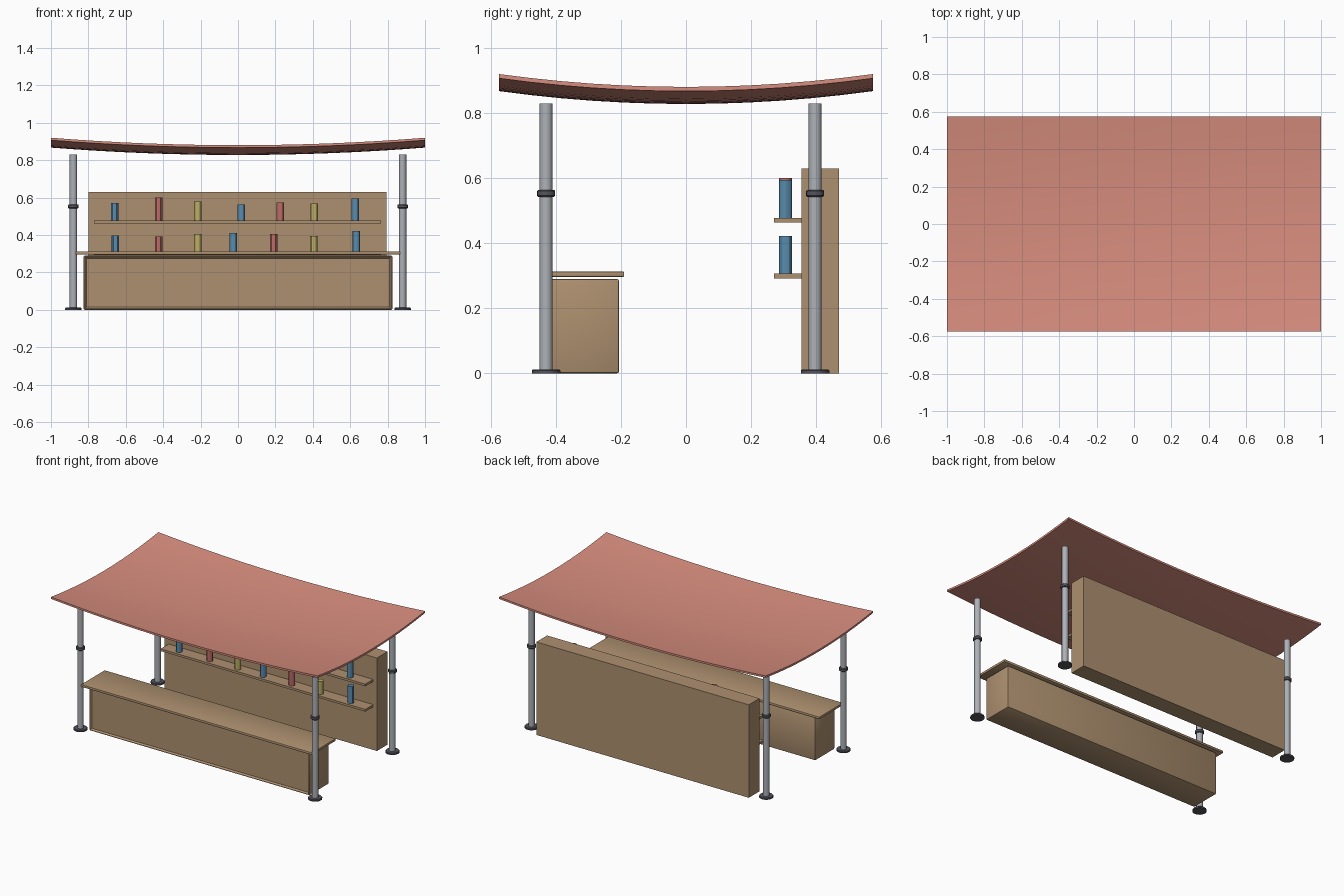
import bpy, bmesh

if "Cube" in bpy.data.objects:
    bpy.data.objects.remove(bpy.data.objects["Cube"])


def material(name, rgb):
    m = bpy.data.materials.new(name)
    m.diffuse_color = (*rgb, 1)
    m.use_nodes = True
    m.node_tree.nodes["Principled BSDF"].inputs["Base Color"].default_value = m.diffuse_color
    return m


WOOD = material("wood", (0.42, 0.28, 0.16))
CLOTH = material("canopy_red", (0.69, 0.27, 0.21))
STEEL = material("steel", (0.42, 0.44, 0.47))
DARK = material("dark_metal", (0.09, 0.09, 0.11))
CANS = [material("can_blue", (0.10, 0.26, 0.42)),
        material("can_red", (0.50, 0.15, 0.13)),
        material("can_yellow", (0.50, 0.42, 0.13))]


def finish(bm, name, mat, smooth=False):
    bmesh.ops.recalc_face_normals(bm, faces=bm.faces)
    me = bpy.data.meshes.new(name)
    bm.to_mesh(me)
    bm.free()
    ob = bpy.data.objects.new(name, me)
    bpy.context.collection.objects.link(ob)
    me.materials.append(mat)
    if smooth:
        bpy.ops.object.select_all(action='DESELECT')
        ob.select_set(True)
        bpy.context.view_layer.objects.active = ob
        bpy.ops.object.shade_smooth_by_angle()
    return ob


def box(name, x, y, z, mat, bevel=0, recess=None):
    """Box from (min, max) ranges, optionally with a recessed front panel."""
    bm = bmesh.new()
    bmesh.ops.create_cube(bm, size=1)
    for v in bm.verts:
        v.co = [r[0] if c < 0 else r[1] for c, r in zip(v.co, (x, y, z))]
    bm.normal_update()
    if bevel:
        bmesh.ops.bevel(bm, geom=bm.edges[:], offset=bevel, segments=2,
                        profile=0.5, affect='EDGES')
        bm.normal_update()
    if recess:
        front = max((f for f in bm.faces if f.normal.y < -0.9),
                    key=lambda f: f.calc_area())
        bmesh.ops.inset_region(bm, faces=[front], thickness=recess[0],
                               depth=-recess[1])
    return finish(bm, name, mat, smooth=bool(bevel))


def lathe(name, x, y, profile, mat, sides=16):
    """Closed turned solid from (radius, height) points."""
    bm = bmesh.new()
    rings = []
    for r, z in profile:
        ring = bmesh.ops.create_circle(bm, segments=sides, radius=r)["verts"]
        for v in ring:
            v.co.x, v.co.y, v.co.z = v.co.x + x, v.co.y + y, z
        rings.append(ring)
    for a, b in zip(rings, rings[1:]):
        for i in range(sides):
            j = (i + 1) % sides
            bm.faces.new((a[i], a[j], b[j], b[i]))
    bm.faces.new(rings[0])
    bm.faces.new(rings[-1])
    return finish(bm, name, mat, smooth=True)


# Sagging canopy: grid curved both ways, given thickness
bm = bmesh.new()
bmesh.ops.create_grid(bm, x_segments=16, y_segments=12, size=1)
for v in bm.verts:
    v.co.z = 0.828 + 0.0395 * (v.co.x ** 2 + v.co.y ** 2)
    v.co.y *= 0.575
ext = bmesh.ops.extrude_face_region(bm, geom=bm.faces[:])
for v in ext["geom"]:
    if isinstance(v, bmesh.types.BMVert):
        v.co.z += 0.013
finish(bm, "canopy", CLOTH, smooth=True)

# Four posts with collars and feet
for side, x in (("left", -0.88), ("right", 0.88)):
    for end, y in (("front", -0.43), ("back", 0.397)):
        tag = f"{end}_{side}"
        lathe(f"{tag}_post", x, y, [(0.02, 0.005), (0.02, 0.83)], STEEL)
        lathe(f"{tag}_collar", x, y, [(0.024, 0.542), (0.028, 0.546),
                                      (0.028, 0.560), (0.024, 0.564)], DARK)
        lathe(f"{tag}_foot", x, y, [(0.044, 0), (0.044, 0.008), (0.041, 0.012)], DARK)

# Counter with recessed front panel and overhanging top
box("counter_body", (-0.825, 0.825), (-0.414, -0.206), (0, 0.29), WOOD,
    bevel=0.006, recess=(0.012, 0.01))
box("counter_top", (-0.867, 0.867), (-0.445, -0.19), (0.296, 0.313), WOOD, bevel=0.004)

# Back display wall with two shelves
box("back_wall", (-0.8, 0.793), (0.355, 0.47), (0, 0.63), WOOD)
shelves = {"lower": 0.307, "upper": 0.478}
for level, top in shelves.items():
    box(f"{level}_shelf", (-0.77, 0.765), (0.27, 0.36), (top - 0.015, top), WOOD)

# Rows of cans: (x, top height), colours repeating
rows = {
    "lower": [(-0.655, 0.397), (-0.425, 0.393), (-0.215, 0.405), (-0.025, 0.41),
              (0.19, 0.406), (0.404, 0.394), (0.633, 0.422)],
    "upper": [(-0.66, 0.57), (-0.425, 0.60), (-0.215, 0.578), (0.018, 0.564),
              (0.226, 0.573), (0.408, 0.568), (0.627, 0.595)],
}
for level, cans in rows.items():
    for i, (x, top) in enumerate(cans):
        lathe(f"{level}_can_{i + 1}", x, 0.306,
              [(0.02, shelves[level]), (0.02, top)], CANS[i % 3], sides=12)
